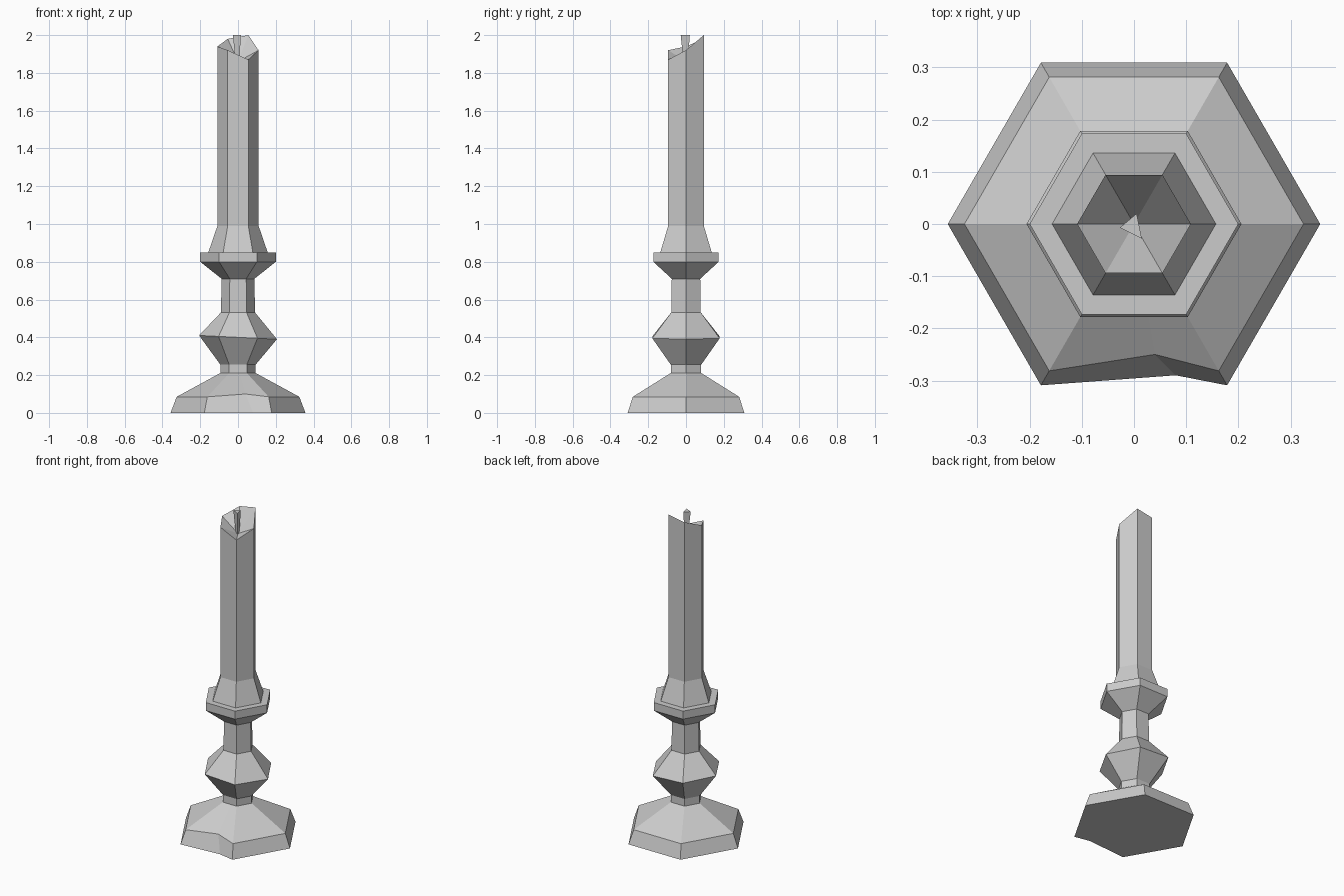
import bpy, bmesh
from math import cos, sin, pi
from mathutils import Vector

if "Cube" in bpy.data.objects:
    bpy.data.objects.remove(bpy.data.objects["Cube"])


def hexa(r, z, tilt=0.0, n=6):
    return [Vector((r * cos(2 * pi * i / n), r * sin(2 * pi * i / n),
                    z + tilt * cos(2 * pi * i / n))) for i in range(n)]


def loft(name, rings, top_point=None):
    """Bridge rings of points; close the bottom, and the top flat or to a point."""
    bm = bmesh.new()
    vs = [[bm.verts.new(p) for p in ring] for ring in rings]
    n = len(rings[0])
    for a, b in zip(vs, vs[1:]):
        for i in range(n):
            j = (i + 1) % n
            bm.faces.new((a[i], a[j], b[j], b[i]))
    bm.faces.new(vs[0][::-1])
    if top_point:
        c = bm.verts.new(top_point)
        for i in range(n):
            bm.faces.new((vs[-1][i], vs[-1][(i + 1) % n], c))
    else:
        bm.faces.new(vs[-1])
    bmesh.ops.recalc_face_normals(bm, faces=bm.faces)
    me = bpy.data.meshes.new(name)
    bm.to_mesh(me)
    bm.free()
    ob = bpy.data.objects.new(name, me)
    bpy.context.collection.objects.link(ob)
    return ob


def chipped(r, z, chip):
    """Hexagon with one extra point on its front side."""
    ring = hexa(r, z)
    ring.insert(5, Vector(chip))
    return ring


# Hexagonal foot with a chip in the front edge
loft("foot", [chipped(0.357, 0, (0.08, -0.29, 0)),
              chipped(0.325, 0.085, (0.04, -0.25, 0.1)),
              chipped(0.095, 0.21, (0.01, -0.0823, 0.21))])

# Stem with knop and drip plate: radius, height, tilt
stem = [(0.093, 0.205, 0), (0.093, 0.255, 0), (0.206, 0.40, -0.01),
        (0.09, 0.532, 0), (0.087, 0.71, 0), (0.2, 0.80, 0), (0.2, 0.85, 0)]
loft("stem", [hexa(*s) for s in stem])

# Candle with spread wax foot and unevenly melted top
melted = hexa(0.109, 0)
for p, z in zip(melted, (1.92, 2.0, 1.98, 1.94, 1.92, 1.87)):
    p.z = z
loft("candle", [hexa(0.157, 0.85), hexa(0.109, 0.99), melted],
     top_point=(0, 0, 1.86))

# Three-sided wick, wider at the tip
tip = [Vector(p) for p in ((0.015, -0.028, 2), (0.005, 0.02, 2), (-0.027, -0.007, 2))]
loft("wick", [[Vector((p.x * 0.45, p.y * 0.45, 1.85)) for p in tip], tip])
